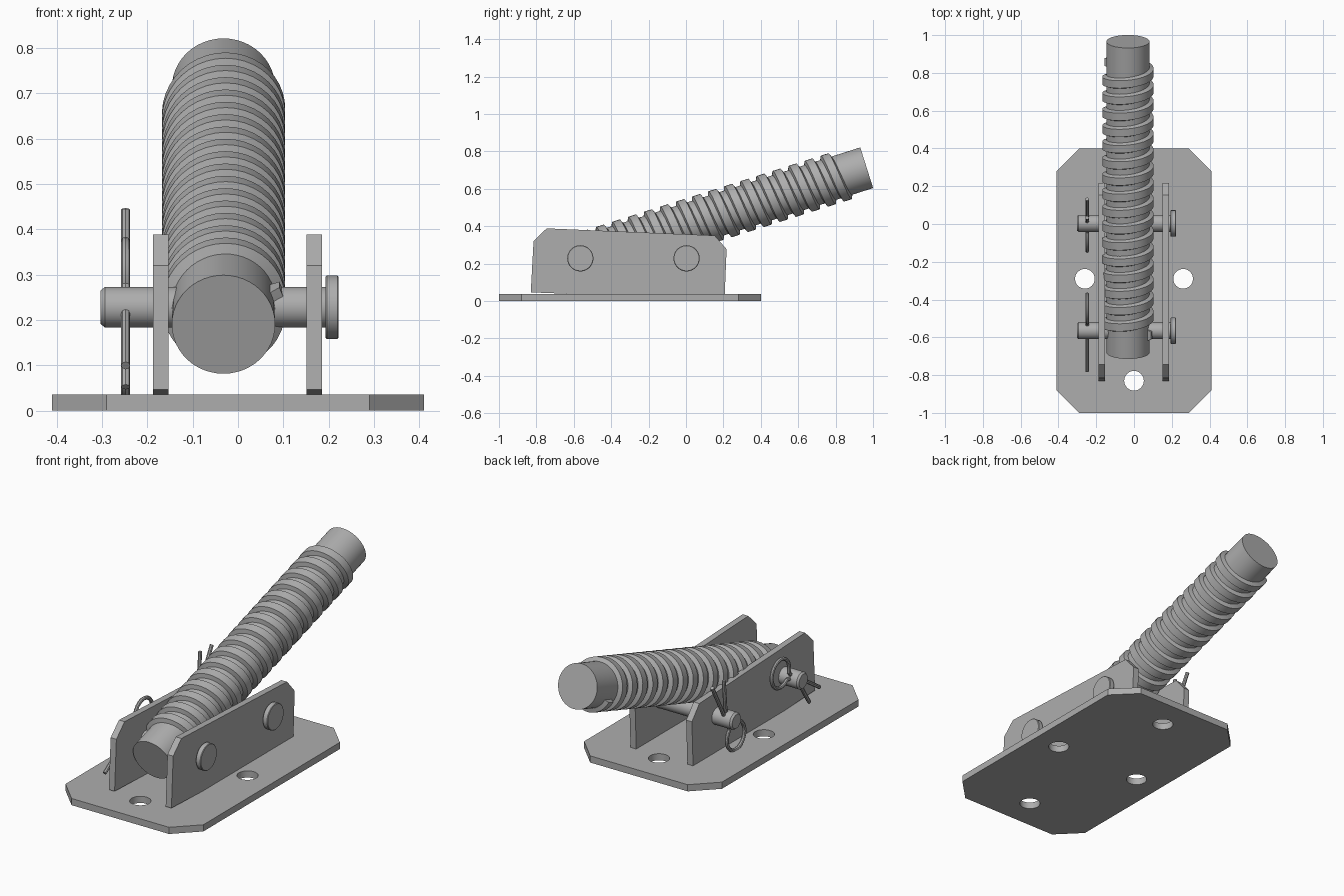
import bpy
from math import sin, cos, tau, radians
from mathutils import Matrix, Euler

cube = bpy.data.objects.get("Cube")
if cube:
    bpy.data.objects.remove(cube)

steel = bpy.data.materials.new("grey_steel")
steel.use_nodes = True
GREY = (0.42, 0.42, 0.42, 1)
steel.diffuse_color = GREY
steel.node_tree.nodes["Principled BSDF"].inputs["Base Color"].default_value = GREY

# Turns flat drawings in (x, y) into upright ones in (y, z)
UPRIGHT = Euler((radians(90), 0, radians(90))).to_matrix().to_4x4()


def finish(obj, matrix):
    """Link, place, convert to mesh, colour and smooth an object."""
    bpy.context.collection.objects.link(obj)
    obj.matrix_world = matrix
    bpy.ops.object.select_all(action='DESELECT')
    obj.select_set(True)
    bpy.context.view_layer.objects.active = obj
    if obj.type == 'CURVE':
        bpy.ops.object.convert(target='MESH')
        obj = bpy.context.object
    obj.data.materials.clear()
    obj.data.materials.append(steel)
    bpy.ops.object.shade_smooth_by_angle(angle=radians(30))
    return obj


def curve(name, outlines, closed, matrix, thickness=0, wire=0):
    """Cut plate (closed outlines, holes allowed) or bent round wire."""
    data = bpy.data.curves.new(name, 'CURVE')
    data.dimensions = '2D' if closed else '3D'
    data.fill_mode = 'BOTH' if closed else 'FULL'
    data.extrude = thickness / 2
    data.bevel_depth = wire
    data.bevel_resolution = 2
    data.use_fill_caps = not closed
    for pts in outlines:
        spline = data.splines.new('POLY')
        spline.points.add(len(pts) - 1)
        for p, (x, y) in zip(spline.points, pts):
            p.co = (x, y, 0, 1)
        spline.use_cyclic_u = closed
    return finish(bpy.data.objects.new(name, data), matrix)


def skin(name, rows, matrix, cap):
    """Bridge equal closed rings of points into a tube."""
    n = len(rows[0])
    faces = [(i * n + j, i * n + (j + 1) % n, (i + 1) * n + (j + 1) % n, (i + 1) * n + j)
             for i in range(len(rows) - 1) for j in range(n)]
    if cap:
        faces += [tuple(reversed(range(n))), tuple(range(len(rows) * n - n, len(rows) * n))]
    mesh = bpy.data.meshes.new(name)
    mesh.from_pydata([p for row in rows for p in row], [], faces)
    return finish(bpy.data.objects.new(name, mesh), matrix)


def circle(cx, cy, r, n=32):
    return [(cx + r * cos(tau * k / n), cy + r * sin(tau * k / n)) for k in range(n)]


def lathe(name, profile, matrix, n=48):
    """Solid of revolution about local z from (radius, height) pairs."""
    return skin(name, [[(x, y, h) for x, y in circle(0, 0, r, n)] for r, h in profile], matrix, True)


# Base plate with clipped corners and four bolt holes
W, L, C = 0.41, 0.70, 0.12
corners = [(W, L - C), (W - C, L), (C - W, L), (-W, L - C),
           (-W, C - L), (C - W, -L), (W - C, -L), (W, C - L)]
holes = [circle(x, y, 0.052) for x, y in ((0.26, 0.01), (-0.26, 0.01), (0, 0.53), (0, -0.53))]
curve("base_plate", [corners] + holes, True, Matrix.Translation((0, -0.3, 0.018)), 0.036)

# Two upright side plates
side = [(-0.83, 0.046), (-0.815, 0.32), (-0.745, 0.388), (0.153, 0.35), (0.217, 0.277), (0.206, 0.006)]
for name, x in (("left_side_plate", 0.168), ("right_side_plate", -0.17)):
    curve(name, [side], True, Matrix.Translation((x, 0, 0)) @ UPRIGHT, 0.034)

# Cross pins, each held by a split pin
pin = [(0.037, -0.303), (0.045, -0.293), (0.045, 0.193), (0.067, 0.193),
       (0.07, 0.196), (0.07, 0.219), (0.067, 0.222)]
loop = [(-0.137 + 0.075 * cos(radians(a)), 0.075 * sin(radians(a))) for a in range(-15, -346, -15)]
split = [(0.25, 0), (0.05, -0.009), (-0.045, -0.011)] + loop + [(-0.045, 0.011), (0.05, 0.012), (0.2, 0.085)]
for name, y, angle in (("rear", 0.003, 59), ("front", -0.565, 211)):
    lathe(name + "_cross_pin", pin,
          Matrix.Translation((0, y, 0.228)) @ Matrix.Rotation(radians(90), 4, 'Y'))
    curve(name + "_split_pin", [split], False,
          Matrix.Translation((-0.248, y, 0.228)) @ UPRIGHT @ Matrix.Rotation(radians(angle), 4, 'Z'),
          wire=0.01)

# Inclined rod with a right-handed thread
rod_place = Matrix.Translation((-0.032, -0.68, 0.19)) @ Matrix.Rotation(radians(-72.4), 4, 'X')
ROD_LENGTH, CORE, CREST = 1.727, 0.114, 0.136
lathe("rod_core", [(CORE, 0), (CORE, ROD_LENGTH)], rod_place)

TURNS, PITCH, STEPS = 16.5, 0.09, 40
section = [(CORE - 0.004, -0.031), (CREST, -0.021), (CREST, 0.021), (CORE - 0.004, 0.031)]
rows = []
for i in range(int(TURNS * STEPS) + 1):
    a = tau * i / STEPS - radians(25)
    h = 0.11 + PITCH * i / STEPS
    rows.append([(r * cos(a), r * sin(a), h + dz) for r, dz in reversed(section)])
thread = skin("rod_thread", rows, rod_place, True)

# Turn all thread faces outward
bpy.ops.object.mode_set(mode='EDIT')
bpy.ops.mesh.select_all(action='SELECT')
bpy.ops.mesh.normals_make_consistent(inside=False)
bpy.ops.object.mode_set(mode='OBJECT')
